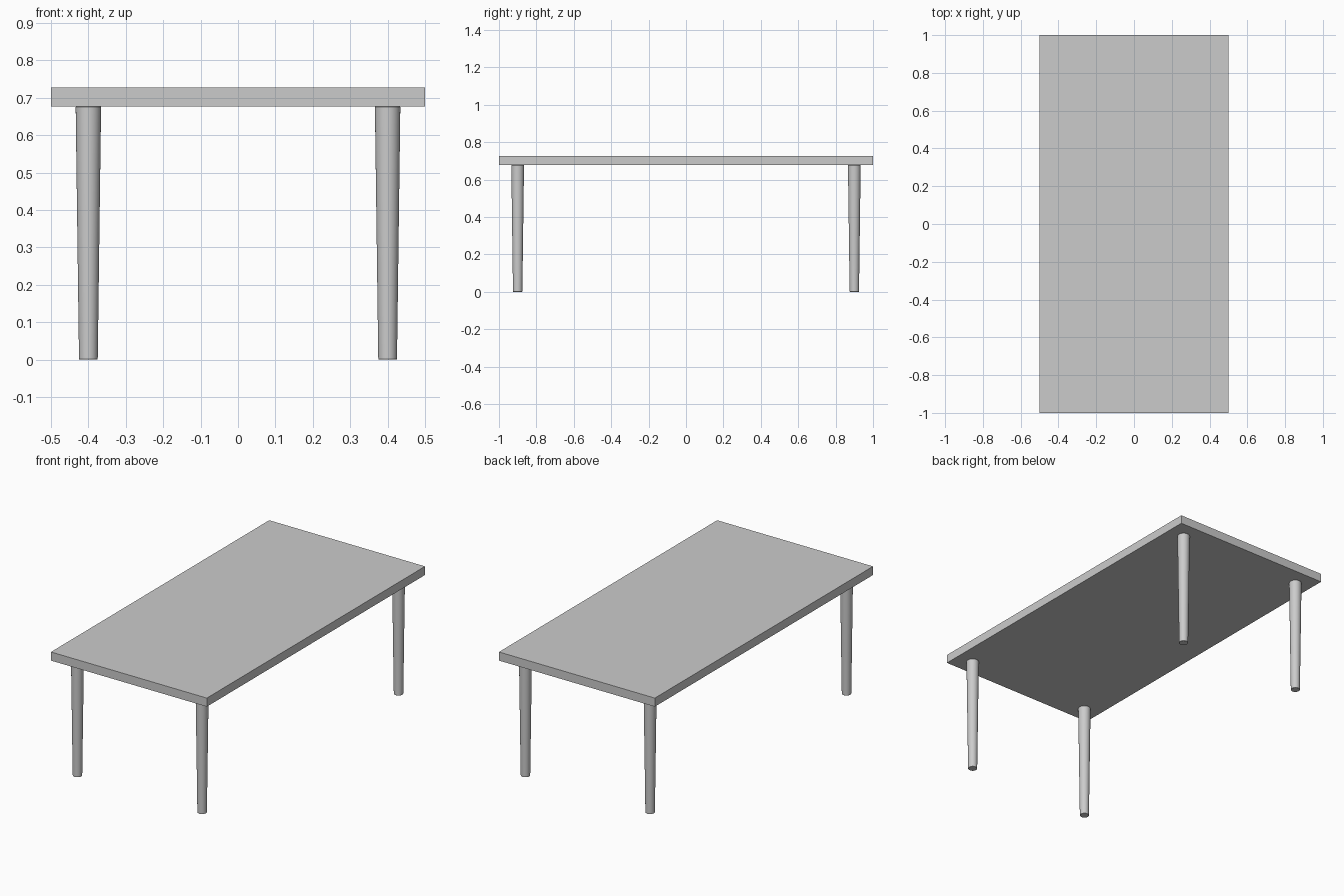
import bpy

if "Cube" in bpy.data.objects:
    bpy.data.objects.remove(bpy.data.objects["Cube"])

TOP_Z, THICK = 0.727, 0.05
LEG_H = TOP_Z - THICK

# Tabletop slab
bpy.ops.mesh.primitive_cube_add(size=1, location=(0, 0, TOP_Z - THICK / 2))
top = bpy.context.object
top.name = "tabletop"
top.scale = (1, 2, THICK)
bpy.ops.object.transform_apply(location=False, rotation=False, scale=True)


# Round tapered leg with a slightly softened foot edge
def add_leg(name, x, y):
    bpy.ops.mesh.primitive_cone_add(vertices=32, radius1=0.025, radius2=0.034,
                                    depth=LEG_H, location=(x, y, LEG_H / 2))
    leg = bpy.context.object
    leg.name = name
    bpy.ops.object.shade_smooth_by_angle()
    bevel = leg.modifiers.new("foot_edge", 'BEVEL')
    bevel.width = 0.002
    bevel.segments = 2


for y, end in ((-0.9, "front"), (0.9, "back")):
    for x, side in ((-0.4, "left"), (0.4, "right")):
        add_leg(f"{end}_{side}_leg", x, y)
